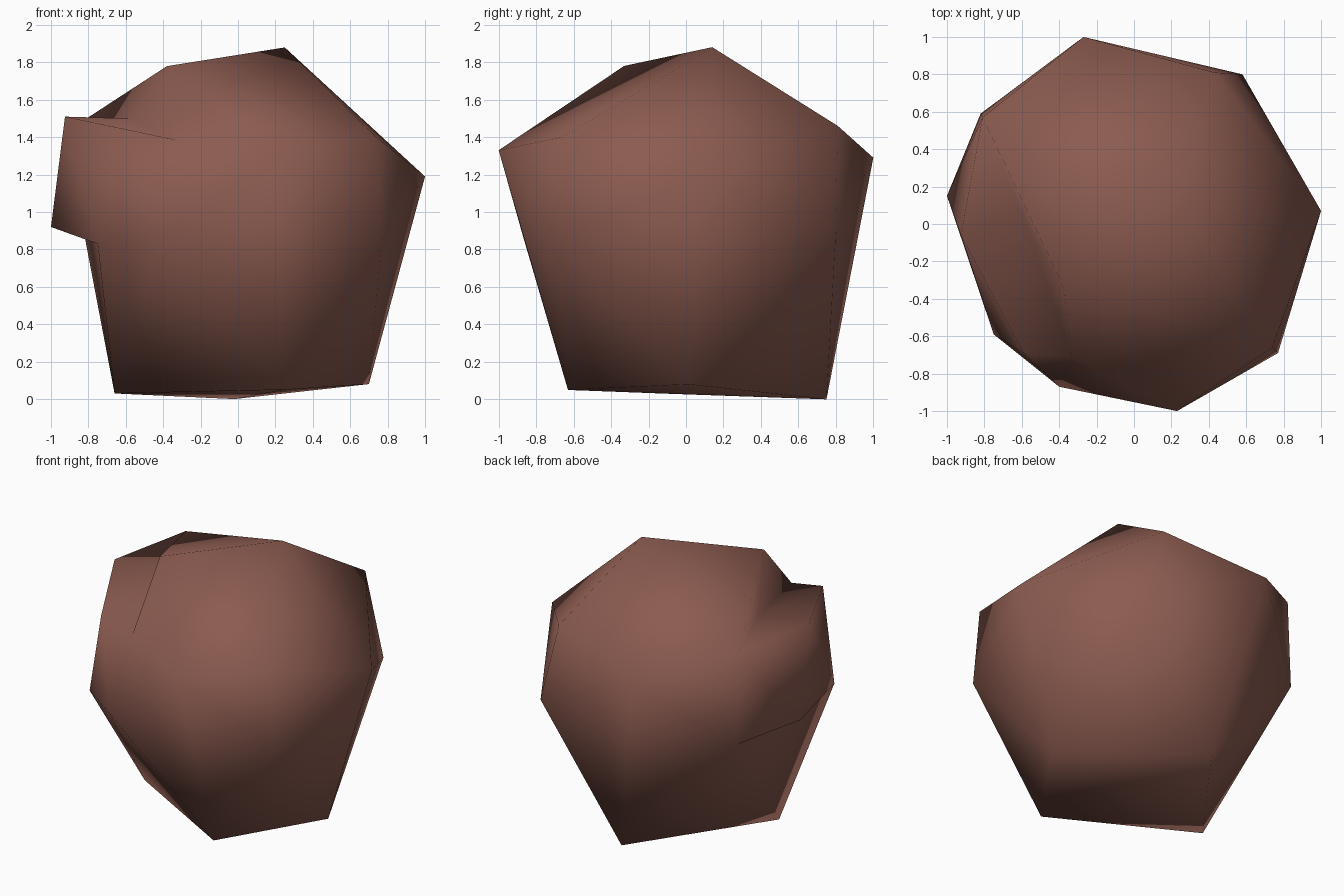
import bpy, bmesh

if "Cube" in bpy.data.objects:
    bpy.data.objects.remove(bpy.data.objects["Cube"])

# Boulder body: corner points of the convex mass
body = {
    "peak": (0.25, 0.14, 1.88), "brow": (-0.38, -0.33, 1.78),
    "front": (0.23, -1.0, 1.33), "right": (1.0, 0.07, 1.19),
    "back": (-0.27, 1.0, 1.29), "back_right_mid": (0.58, 0.80, 0.89),
    "foot_back": (-0.02, 0.75, 0.0), "foot_right": (0.70, 0.01, 0.08),
    "foot_left": (-0.66, -0.10, 0.03), "foot_front": (0.25, -0.63, 0.05),
    "front_right_mid": (0.77, -0.69, 0.87), "front_right_top": (0.74, -0.66, 1.40),
    "back_right_top": (0.43, 0.81, 1.46), "back_left_top": (-0.81, 0.57, 1.50),
    "back_left_mid": (-0.82, 0.59, 0.87), "left_mid": (-0.75, -0.59, 0.83),
    "front_left_mid": (-0.40, -0.87, 0.87), "cheek": (-0.33, -0.71, 1.385),
}
# Lump on the left side, with a valley behind it
lump = {
    "tip": (-1.0, 0.15, 0.92), "crest": (-0.925, -0.06, 1.51),
    "shoulder": (-0.59, -0.69, 1.44), "valley": (-0.58, 0.01, 1.50),
}

bm = bmesh.new()
v = {k: bm.verts.new(p) for k, p in body.items()}
bmesh.ops.convex_hull(bm, input=list(bm.verts))

# Open the hull where the lump grows out
rim = {v[k] for k in ("brow", "back_left_top", "back_left_mid",
                      "left_mid", "front_left_mid", "cheek")}
gone = [f for f in bm.faces if all(c in rim for c in f.verts)]
bmesh.ops.delete(bm, geom=gone, context='FACES')

# Lump faces
v.update({k: bm.verts.new(p) for k, p in lump.items()})
for names in (
    "back_left_top crest valley", "back_left_top valley brow",
    "crest shoulder valley", "shoulder cheek valley", "cheek brow valley",
    "shoulder front_left_mid cheek", "shoulder left_mid front_left_mid",
    "crest left_mid shoulder", "crest tip left_mid",
    "tip back_left_mid left_mid", "tip back_left_top back_left_mid",
    "tip crest back_left_top",
):
    bm.faces.new([v[n] for n in names.split()])
bmesh.ops.delete(bm, geom=[e for e in bm.edges if not e.link_faces], context='EDGES')
bmesh.ops.recalc_face_normals(bm, faces=list(bm.faces))
for f in bm.faces:
    f.smooth = True

mesh = bpy.data.meshes.new("boulder")
bm.to_mesh(mesh)
bm.free()
mat = bpy.data.materials.new("reddish brown stone")
mat.diffuse_color = (0.26, 0.105, 0.08, 1)
mat.use_nodes = True
mat.node_tree.nodes["Principled BSDF"].inputs["Base Color"].default_value = mat.diffuse_color
mesh.materials.append(mat)
bpy.context.collection.objects.link(bpy.data.objects.new("boulder", mesh))
